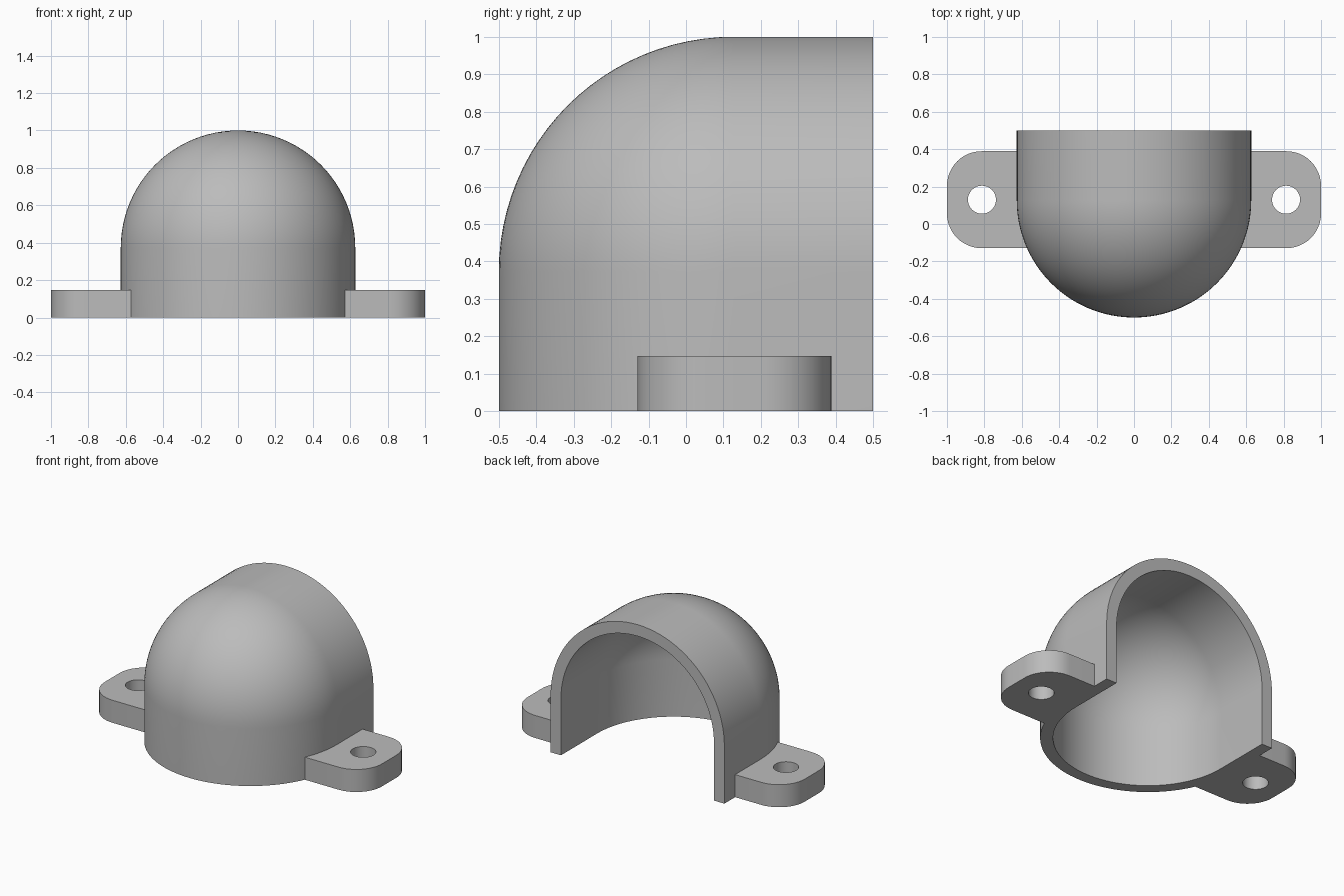
import bpy, bmesh, math
from math import sin, cos, pi

if "Cube" in bpy.data.objects:
    bpy.data.objects.remove(bpy.data.objects["Cube"], do_unlink=True)

R, WALL = 0.627, 0.075            # hood radius and wall thickness
CY, SPRING, BACK = 0.127, 0.373, 0.5  # dome centre, start of curve, open end
FLANGE_H = 0.147

grey = bpy.data.materials.new("plain grey")
grey.use_nodes = True
grey.diffuse_color = (0.5, 0.5, 0.5, 1)
grey.node_tree.nodes["Principled BSDF"].inputs["Base Color"].default_value = (0.5, 0.5, 0.5, 1)


def finish(bm, name):
    bmesh.ops.recalc_face_normals(bm, faces=bm.faces[:])
    mesh = bpy.data.meshes.new(name)
    bm.to_mesh(mesh)
    bm.free()
    obj = bpy.data.objects.new(name, mesh)
    bpy.context.collection.objects.link(obj)
    mesh.materials.append(grey)
    bpy.ops.object.select_all(action="DESELECT")
    obj.select_set(True)
    bpy.context.view_layer.objects.active = obj
    bpy.ops.object.shade_smooth_by_angle(angle=math.radians(30))
    return obj


def skin(bm, radius, rows=24, cols=64):
    """U-shaped rows stacked up an arch: domed front, straight tunnel behind."""
    arch = [(radius, 0)]
    arch += [(radius * cos(pi / 2 * i / rows), SPRING + radius * sin(pi / 2 * i / rows))
             for i in range(rows + 1)]
    grid = []
    for r, z in arch:
        path = [(r, BACK)]
        path += [(r * cos(pi * j / cols), CY - r * sin(pi * j / cols)) for j in range(cols + 1)]
        path += [(-r, BACK)]
        grid.append([bm.verts.new((x, y, z)) for x, y in path])
    return grid


def bridge(bm, a, b):
    for i in range(len(a) - 1):
        bm.faces.new((a[i], a[i + 1], b[i + 1], b[i]))


# Hollow hood, open at the bottom and back
bm = bmesh.new()
outer, inner = skin(bm, R), skin(bm, R - WALL)
for grid in (outer, inner):
    for low, high in zip(grid, grid[1:]):
        bridge(bm, low, high)
bridge(bm, outer[0], inner[0])                       # bottom rim
for end in (0, -1):                                  # arched back rim
    bridge(bm, [row[end] for row in outer], [row[end] for row in inner])
bmesh.ops.remove_doubles(bm, verts=bm.verts[:], dist=1e-5)
finish(bm, "hood")


# Mounting flanges with rounded corners and a bolt hole
def arc(cx, cy, r, start, sweep, n):
    return [(cx + r * cos(start + sweep * i / n), cy + r * sin(start + sweep * i / n))
            for i in range(n + 1)]


def flange(side, name):
    half, corner, root = 0.259, 0.185, 0.56
    outline = [(root, CY + 0.003 - half)]
    outline += arc(1 - corner, CY + 0.003 - half + corner, corner, -pi / 2, pi / 2, 12)
    outline += arc(1 - corner, CY + 0.003 + half - corner, corner, 0, pi / 2, 12)
    outline += [(root, CY + 0.003 + half)]
    hole = arc(0.813, CY + 0.003, 0.075, 0, 2 * pi, 32)[:-1]
    bm = bmesh.new()
    edges = []
    for loop in (outline, hole):
        vs = [bm.verts.new((side * x, y, 0)) for x, y in loop]
        edges += [bm.edges.new((vs[i - 1], vs[i])) for i in range(len(vs))]
    bmesh.ops.triangle_fill(bm, edges=edges, use_beauty=True)
    new = bmesh.ops.extrude_face_region(bm, geom=bm.faces[:])["geom"]
    bmesh.ops.translate(bm, vec=(0, 0, FLANGE_H),
                        verts=[v for v in new if isinstance(v, bmesh.types.BMVert)])
    finish(bm, name)


flange(1, "left_flange")
flange(-1, "right_flange")
